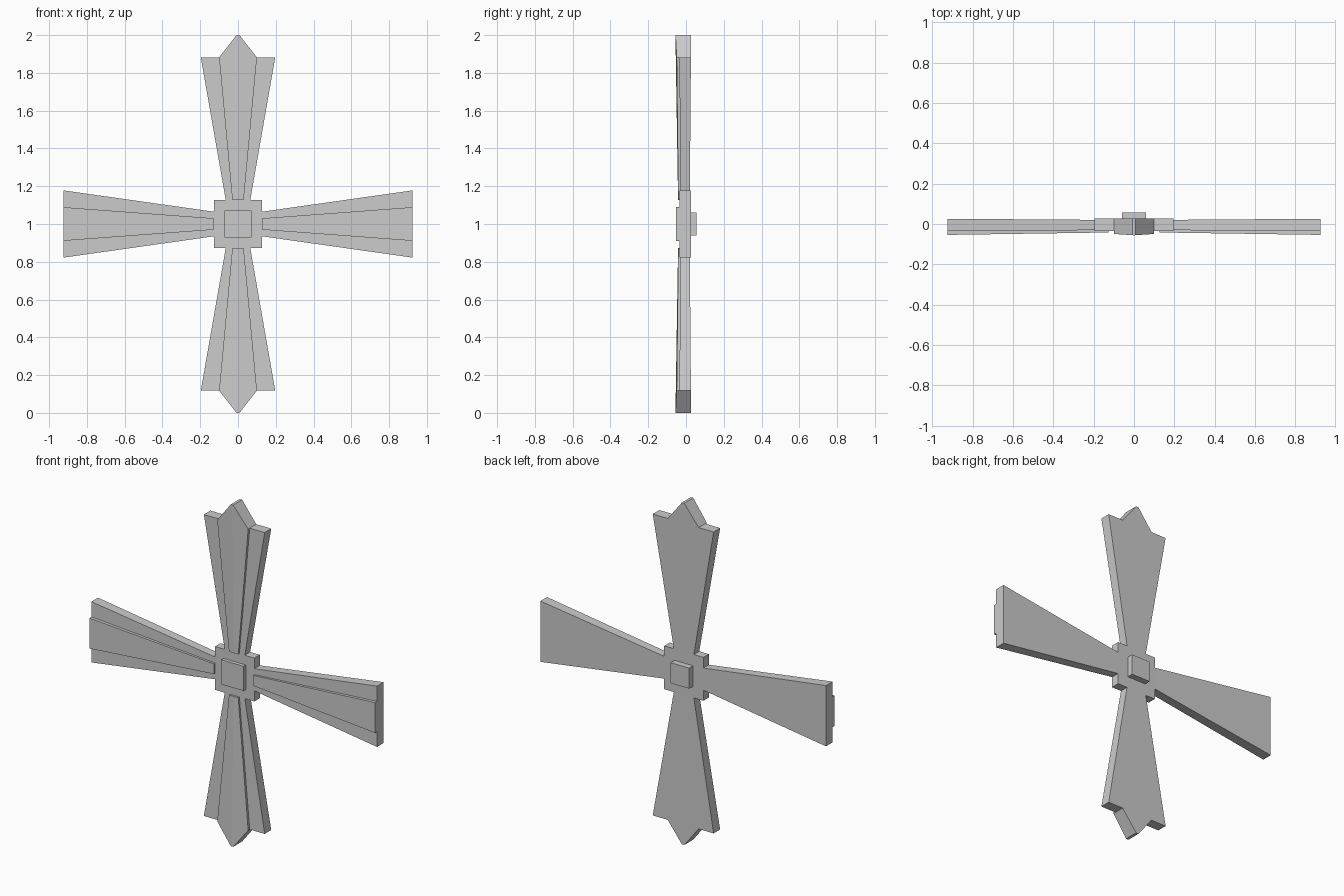
import bpy, bmesh
from mathutils import Matrix
from math import radians

if "Cube" in bpy.data.objects:
    bpy.data.objects.remove(bpy.data.objects["Cube"])

CENTRE = Matrix.Translation((0, 0, 1))


def finish(name, bm, angle=0):
    bm.normal_update()
    bmesh.ops.recalc_face_normals(bm, faces=bm.faces)
    bm.transform(CENTRE @ Matrix.Rotation(radians(angle), 4, 'Y'))
    mesh = bpy.data.meshes.new(name)
    bm.to_mesh(mesh)
    bm.free()
    bpy.context.collection.objects.link(bpy.data.objects.new(name, mesh))


def box(name, half, y0, y1):
    bm = bmesh.new()
    bmesh.ops.create_cube(bm, size=1)
    bm.transform(Matrix.Translation((0, (y0 + y1) / 2, 0))
                 @ Matrix.Diagonal((2 * half, y1 - y0, 2 * half, 1)))
    finish(name, bm)


def slab(name, half, front, back, angle, crease=0.0):
    """Symmetric tapered slab; half = (side, outward) points from root to end.
    front/back give depth at the root and at the end."""
    bm = bmesh.new()
    u0, u1 = 0.127, half[-1][1]

    def depth(pair, u):
        return pair[0] + (pair[1] - pair[0]) * (u - u0) / (u1 - u0)

    axis = [(0, half[-1][1]), (0, half[0][1])]
    for s in (1, -1):
        pts = [(s * v, u) for v, u in half] + axis
        clean = [p for i, p in enumerate(pts) if p != pts[i - 1]]
        f = [bm.verts.new((v, depth(front, u) + crease * abs(v), u)) for v, u in clean]
        b = [bm.verts.new((v, depth(back, u), u)) for v, u in clean]
        bm.faces.new(f)
        bm.faces.new(b[::-1])
        n = len(clean)
        for i in range(n - 2):
            bm.faces.new((f[i], b[i], b[i + 1], f[i + 1]))
        bm.faces.new((f[n - 1], b[n - 1], b[0], f[0]))
    bmesh.ops.remove_doubles(bm, verts=bm.verts, dist=1e-5)
    if not crease:
        bmesh.ops.dissolve_limit(bm, angle_limit=0.005, verts=bm.verts, edges=bm.edges)
    finish(name, bm, angle)


# Hub plate with front panel and rear boss
box("hub_plate", 0.127, -0.03, 0.02)
box("hub_front_panel", 0.072, -0.051, -0.03)
box("hub_rear_boss", 0.06, 0.02, 0.056)

# Upright blades with pointed, creased centre ridges
for label, a in (("top", 0), ("bottom", 180)):
    slab(label + "_blade", [(0.065, 0.127), (0.197, 0.882), (0.1, 0.882), (0.008, 1.0)],
         (-0.03, -0.035), (0.02, 0.027), a)
    slab(label + "_ridge", [(0.03, 0.127), (0.1, 0.882), (0.008, 1.0)],
         (-0.042, -0.056), (-0.03, -0.035), a, crease=0.05)

# Side blades with square ends and flat centre ridges
for label, a in (("right", 90), ("left", -90)):
    slab(label + "_blade", [(0.065, 0.127), (0.178, 0.925)],
         (-0.03, -0.035), (0.02, 0.026), a)
    slab(label + "_ridge", [(0.03, 0.127), (0.089, 0.925)],
         (-0.042, -0.054), (-0.03, -0.035), a)
